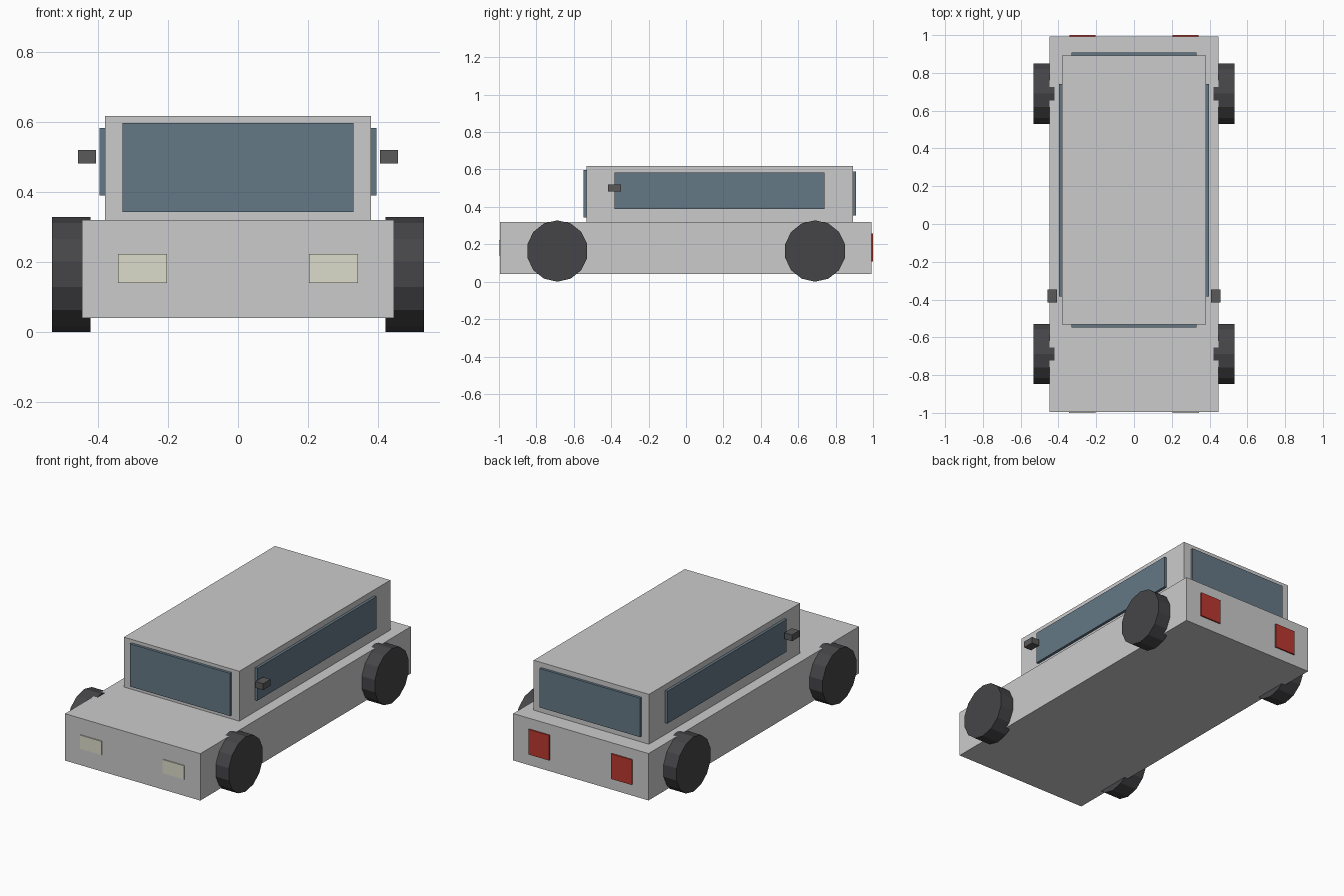
import bpy, math

if "Cube" in bpy.data.objects:
    bpy.data.objects.remove(bpy.data.objects["Cube"])


def material(name, r, g, b):
    m = bpy.data.materials.new(name)
    m.diffuse_color = (r, g, b, 1)
    m.use_nodes = True
    m.node_tree.nodes["Principled BSDF"].inputs["Base Color"].default_value = m.diffuse_color
    return m


GLASS = material("glass", 0.13, 0.19, 0.24)
RUBBER = material("rubber", 0.06, 0.06, 0.065)
DARK = material("dark_trim", 0.1, 0.1, 0.1)
LAMP = material("lamp", 0.72, 0.72, 0.6)
RED = material("red_lamp", 0.5, 0.04, 0.03)


def box(name, x, y, z, mat=None):
    """Box from (min, max) ranges on each axis."""
    bpy.ops.mesh.primitive_cube_add(size=1, location=[(a + b) / 2 for a, b in (x, y, z)])
    ob = bpy.context.object
    ob.name = name
    ob.scale = [b - a for a, b in (x, y, z)]
    bpy.ops.object.transform_apply(location=False, rotation=False, scale=True)
    if mat:
        ob.data.materials.append(mat)
    return ob


def pair(name, x, y, z, mat):
    """The same box on the right and left sides."""
    box("right_" + name, x, y, z, mat)
    box("left_" + name, (-x[1], -x[0]), y, z, mat)


# Body and cabin
box("body", (-0.447, 0.447), (-0.994, 0.992), (0.04, 0.32))
box("cabin", (-0.381, 0.381), (-0.532, 0.893), (0.32, 0.618))

# Windows
box("windscreen", (-0.331, 0.331), (-0.548, -0.52), (0.343, 0.598), GLASS)
box("rear_window", (-0.331, 0.331), (0.88, 0.908), (0.355, 0.588), GLASS)
pair("side_window", (0.37, 0.397), (-0.383, 0.74), (0.39, 0.583), GLASS)

# Mirrors and lights
pair("mirror", (0.407, 0.458), (-0.416, -0.347), (0.482, 0.52), DARK)
pair("headlight", (0.203, 0.344), (-1.0, -0.98), (0.14, 0.222), LAMP)
pair("tail_light", (0.205, 0.342), (0.98, 1.0), (0.107, 0.257), RED)

# Wheels: 14-sided discs with a corner at the bottom
for end, y in (("front", -0.688), ("rear", 0.69)):
    for side, s in (("right", 1), ("left", -1)):
        bpy.ops.mesh.primitive_cylinder_add(
            vertices=14, radius=0.164, depth=0.111,
            location=(s * 0.4775, y, 0.164), rotation=(0, math.pi / 2, 0))
        wheel = bpy.context.object
        wheel.name = f"{end}_{side}_wheel"
        # primitive's first corner lies on local y; turn it to point up
        wheel.rotation_euler = (math.pi / 2, 0, math.pi / 2)
        wheel.data.materials.append(RUBBER)
